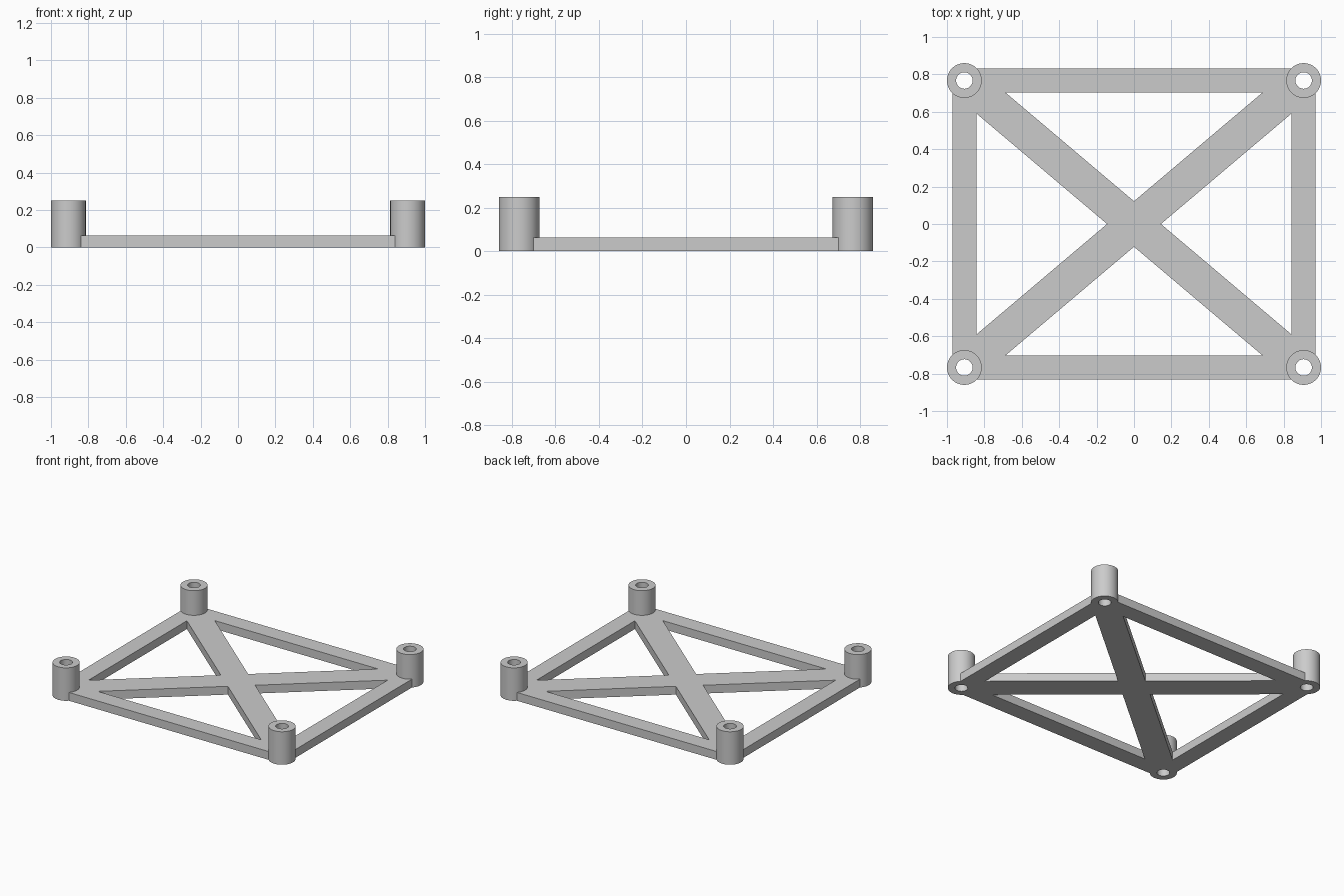
import bpy, bmesh, math
from mathutils import Vector

cube = bpy.data.objects.get("Cube")
if cube:
    bpy.data.objects.remove(cube, do_unlink=True)

# Main dimensions
PX, PY = 0.907, 0.767          # post axes
POST_R, BORE_R = 0.093, 0.044
POST_H, PLATE_H = 0.25, 0.063
RAIL = 0.064                   # half width of edge rails
SEGMENTS = 64

grey = bpy.data.materials.new("light_grey")
grey.use_nodes = True
colour = (0.6, 0.6, 0.6, 1)
grey.diffuse_color = colour
grey.node_tree.nodes["Principled BSDF"].inputs["Base Color"].default_value = colour


def prism(name, outline, z0, z1):
    """Extrude a closed outline from z0 to z1."""
    bm = bmesh.new()
    base = bm.faces.new([bm.verts.new((x, y, z0)) for x, y in outline])
    top = bmesh.ops.extrude_face_region(bm, geom=[base])["geom"]
    verts = [v for v in top if isinstance(v, bmesh.types.BMVert)]
    bmesh.ops.translate(bm, vec=(0, 0, z1 - z0), verts=verts)
    bmesh.ops.recalc_face_normals(bm, faces=bm.faces)
    mesh = bpy.data.meshes.new(name)
    bm.to_mesh(mesh)
    bm.free()
    mesh.materials.append(grey)
    obj = bpy.data.objects.new(name, mesh)
    bpy.context.collection.objects.link(obj)
    return obj


def circle(cx, cy, r):
    turns = [2 * math.pi * i / SEGMENTS for i in range(SEGMENTS)]
    return [(cx + r * math.cos(a), cy + r * math.sin(a)) for a in turns]


def combine(target, other, operation):
    """Apply a boolean and discard the second object."""
    mod = target.modifiers.new(operation, "BOOLEAN")
    mod.operation, mod.solver, mod.object = operation, "EXACT", other
    bpy.context.view_layer.objects.active = target
    bpy.ops.object.modifier_apply(modifier=mod.name)
    bpy.data.objects.remove(other, do_unlink=True)


# Base plate
ox, oy = PX + RAIL, PY + RAIL
frame = prism("mounting_frame", [(-ox, -oy), (ox, -oy), (ox, oy), (-ox, oy)], 0, PLATE_H)

# Four triangular windows leave the rails and diagonal braces
ix, iy = PX - RAIL, PY - RAIL
slope = PY / PX
length = math.hypot(PX, PY)
gap_x, gap_y = POST_R * length / PY, POST_R * length / PX
for s in (-1, 1):
    half = (iy - gap_y) / slope
    tall = (ix - gap_x) * slope
    windows = ([(0, s * gap_y), (half, s * iy), (-half, s * iy)],
               [(s * gap_x, 0), (s * ix, tall), (s * ix, -tall)])
    for outline in windows:
        combine(frame, prism("window_cutter", outline, -0.1, 0.2), "DIFFERENCE")

# Corner posts with through bores
corners = [Vector((sx * PX, sy * PY)) for sx in (-1, 1) for sy in (-1, 1)]
for c in corners:
    combine(frame, prism("post", circle(c.x, c.y, POST_R), 0, POST_H), "UNION")
for c in corners:
    combine(frame, prism("bore_cutter", circle(c.x, c.y, BORE_R), -0.1, 0.4), "DIFFERENCE")

# Smooth the round walls, keep edges sharp
bpy.ops.object.select_all(action="DESELECT")
frame.select_set(True)
bpy.context.view_layer.objects.active = frame
bpy.ops.object.shade_smooth_by_angle(angle=math.radians(30))
